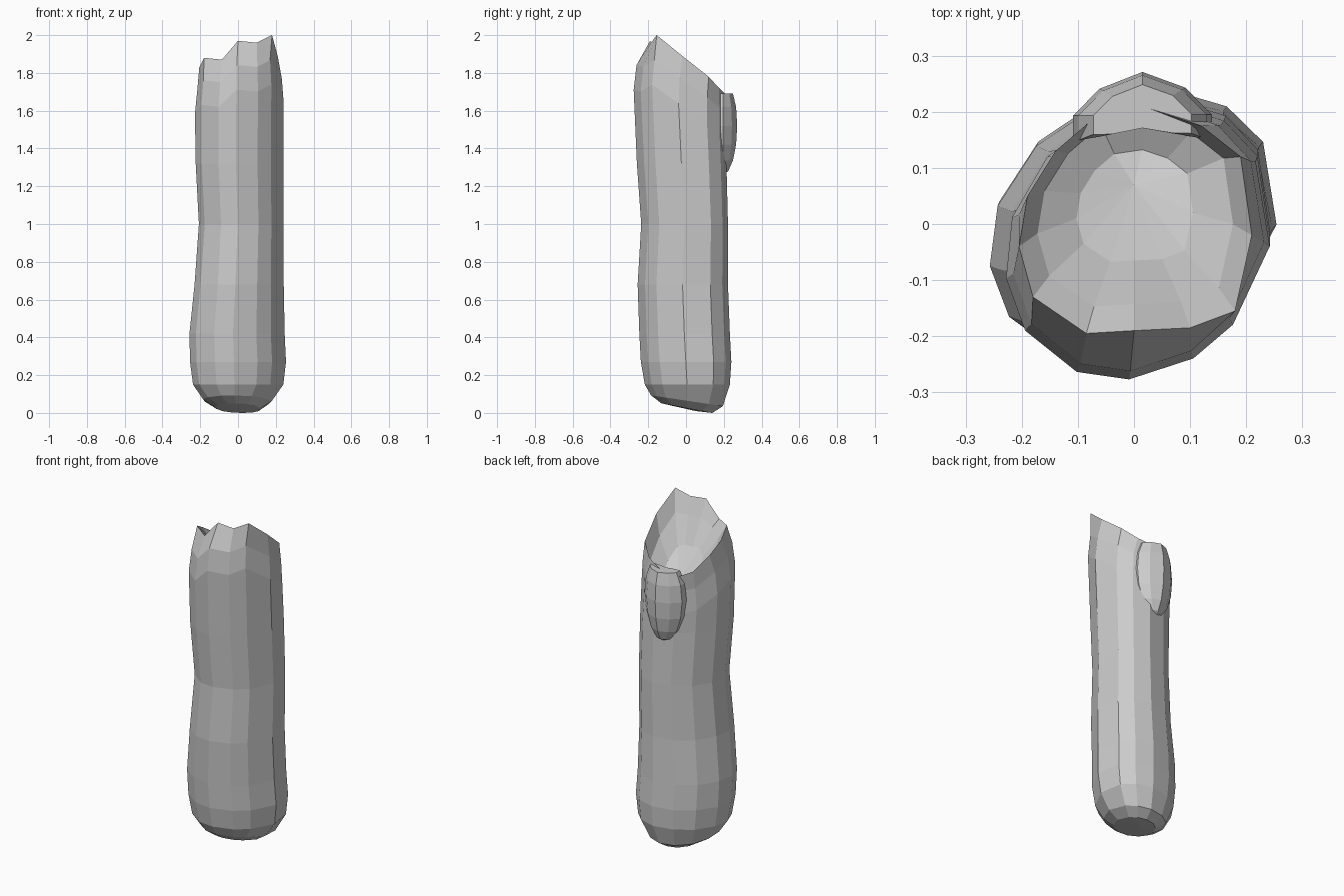
import bpy, bmesh, math

if "Cube" in bpy.data.objects:
    bpy.data.objects.remove(bpy.data.objects["Cube"])

# Broken rim of the log, anticlockwise from the front right peak
RIM = [(0.18, -0.155, 2.0), (0.21, -0.02, 1.89), (0.19, 0.12, 1.78), (0.12, 0.175, 1.72),
       (0.03, 0.205, 1.69), (-0.07, 0.19, 1.66), (-0.14, 0.13, 1.69), (-0.19, 0.05, 1.77),
       (-0.205, -0.04, 1.83), (-0.18, -0.13, 1.88), (-0.085, -0.195, 1.87),
       (0.0, -0.19, 1.97), (0.1, -0.185, 1.96)]
N = len(RIM)
ANG = [math.atan2(y, x) for x, y, z in RIM]

# Cross-sections: z, x min, x max, y min, y max, slope of z along y
RINGS = [(0.026, -0.12, 0.12, -0.13, 0.14, -0.19),
         (0.065, -0.185, 0.18, -0.185, 0.195, -0.15),
         (0.15, -0.238, 0.24, -0.218, 0.232, 0),
         (0.27, -0.254, 0.254, -0.239, 0.24, 0),
         (0.42, -0.257, 0.247, -0.247, 0.232, 0),
         (0.68, -0.23, 0.242, -0.256, 0.222, 0),
         (1.0, -0.207, 0.242, -0.237, 0.222, 0),
         (1.32, -0.224, 0.242, -0.26, 0.214, 0)]


def fit(x0, x1, y0, y1, d=0.09):
    """Oval outline with the given extents, stretched along the x = y diagonal."""
    cs = [math.cos(a - d) for a in ANG]
    sn = [math.sin(a + d) for a in ANG]

    def remap(v, vals, lo, hi):
        return lo + (v - min(vals)) / (max(vals) - min(vals)) * (hi - lo)
    return [(remap(c, cs, x0, x1), remap(s, sn, y0, y1)) for c, s in zip(cs, sn)]


def finish(bm, name):
    bmesh.ops.recalc_face_normals(bm, faces=bm.faces[:])
    me = bpy.data.meshes.new(name)
    bm.to_mesh(me)
    bm.free()
    ob = bpy.data.objects.new(name, me)
    bpy.context.collection.objects.link(ob)
    return ob


# Log body
bm = bmesh.new()
loops = []
for z, x0, x1, y0, y1, k in RINGS:
    loops.append([(x, y, max(0, z + k * y)) for x, y in fit(x0, x1, y0, y1)])
# Shoulder rings below the slanted break, then the rim itself
for drop, ext in ((0.24, (-0.228, 0.242, -0.277, 0.21)), (0.11, (-0.215, 0.232, -0.262, 0.208))):
    loops.append([(x, y, r[2] * 0.9 + 0.178 - drop) for (x, y), r in zip(fit(*ext, 0.07), RIM)])
loops.append(RIM)
# Bowl-shaped hollow inside the break
for s, t in ((0.84, 0.55), (0.5, 1.0)):
    ring = []
    for x, y, z in RIM:
        yy = y * s + 0.03 * t
        ring.append((x * s, yy, z + (1.67 - 0.9 * yy - z) * t))
    loops.append(ring)
vl = [[bm.verts.new(p) for p in lp] for lp in loops]
for a, b in zip(vl, vl[1:]):
    for i in range(N):
        j = (i + 1) % N
        bm.faces.new((a[i], a[j], b[j], b[i]))
for ring, tip in ((vl[0], (0, 0.05, 0.01)), (vl[-1], (0, 0.07, 1.57))):
    c = bm.verts.new(tip)
    for i in range(N):
        bm.faces.new((ring[i], ring[(i + 1) % N], c))
finish(bm, "log_body")

# Swollen knot on the back, just under the break; only the outer half is kept
bm = bmesh.new()
bmesh.ops.create_uvsphere(bm, u_segments=10, v_segments=8, radius=1)
for v in bm.verts:
    x, y, z = v.co
    px = 0.015 + 0.13 * x
    v.co = (px, 0.195 + 0.077 * max(y, -0.3) - 0.2 * abs(px - 0.02), min(1.52 + 0.26 * z, 1.69))
finish(bm, "back_knot")
